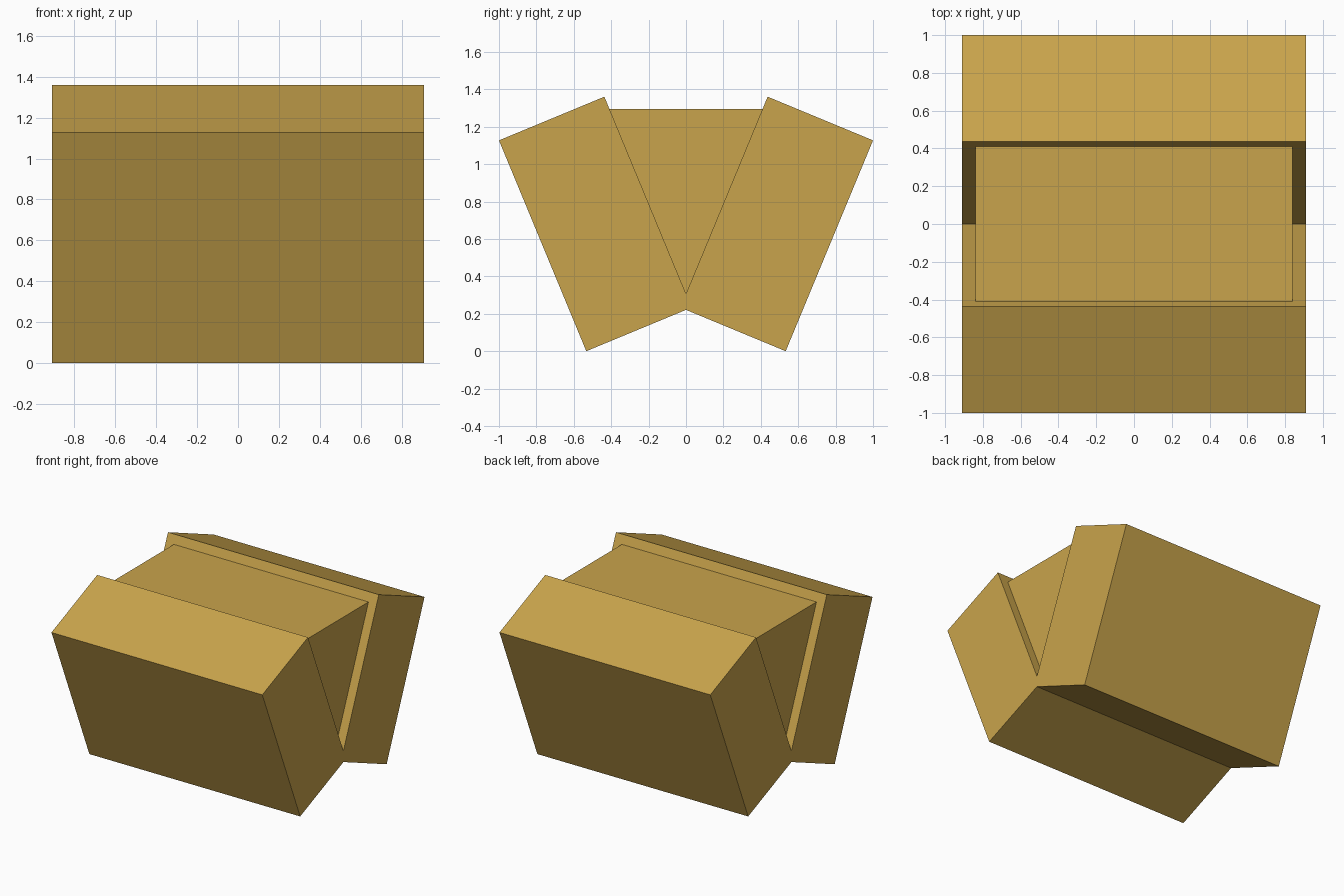
import bpy
import bmesh
from math import radians, sin, cos

cube = bpy.data.objects.get("Cube")
if cube:
    bpy.data.objects.remove(cube, do_unlink=True)

# Single ochre colour
ochre = bpy.data.materials.new("ochre")
ochre.use_nodes = True
colour = (0.584, 0.371, 0.072, 1)
ochre.diffuse_color = colour
ochre.node_tree.nodes["Principled BSDF"].inputs["Base Color"].default_value = colour


def prism(name, profile, half_width):
    """Extrude a (y, z) profile symmetrically along x."""
    bm = bmesh.new()
    face = bm.faces.new([bm.verts.new((-half_width, y, z)) for y, z in profile])
    extruded = bmesh.ops.extrude_face_region(bm, geom=[face])["geom"]
    verts = [v for v in extruded if isinstance(v, bmesh.types.BMVert)]
    bmesh.ops.translate(bm, verts=verts, vec=(2 * half_width, 0, 0))
    bmesh.ops.recalc_face_normals(bm, faces=bm.faces)
    mesh = bpy.data.meshes.new(name)
    bm.to_mesh(mesh)
    bm.free()
    mesh.materials.append(ochre)
    obj = bpy.data.objects.new(name, mesh)
    bpy.context.collection.objects.link(obj)
    return obj


# Two blocks leaning outward, crossing at the bottom
tilt = radians(22.5)
depth, height = 0.61, 1.22
foot = 1 - height * sin(tilt)
across = (-depth * cos(tilt), depth * sin(tilt))
up = (height * sin(tilt), height * cos(tilt))
corners = [(foot, 0),
           (foot + up[0], up[1]),
           (foot + up[0] + across[0], up[1] + across[1]),
           (foot + across[0], across[1])]
for name, side in (("front_block", -1), ("back_block", 1)):
    prism(name, [(side * y, z) for y, z in corners], 0.91)

# Narrower wedge filling the gap, its sides sunk into the blocks
prism("middle_wedge", [(-0.44, 1.295), (0.44, 1.295), (0, 0.25)], 0.84)
